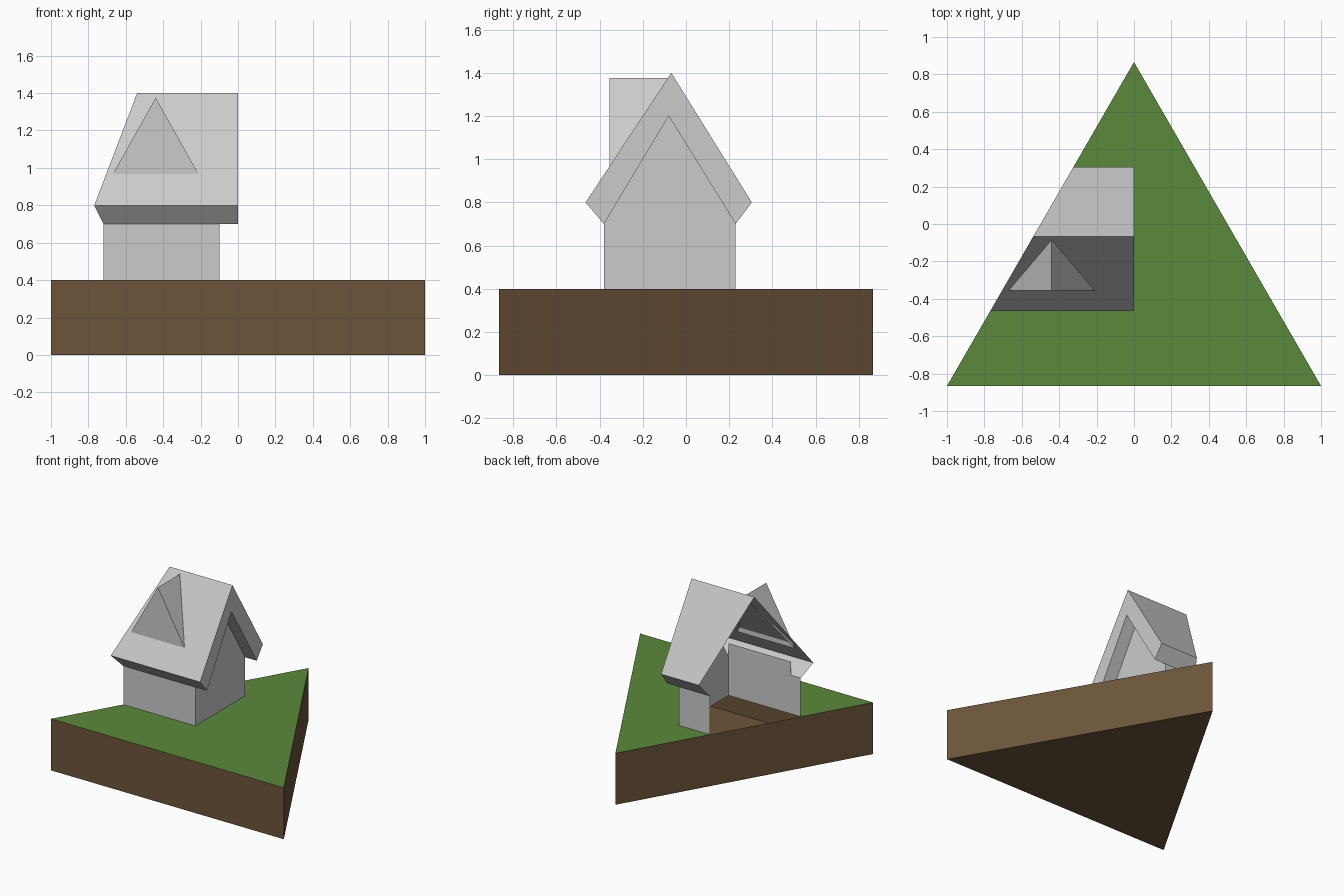
import bpy
import math

if "Cube" in bpy.data.objects:
    bpy.data.objects.remove(bpy.data.objects["Cube"])

H = math.sqrt(3) / 2      # half depth of the triangular tile
TOP = 0.4                 # ground level


def cut(y):
    """x of the tile's slanted left edge, where the house is cut open."""
    return -0.5 + y / (2 * H) / 1.0


def make(name, faces, color=None):
    """Mesh object from a list of faces, each a list of points; shared points merge."""
    index, polys = {}, []
    for face in faces:
        polys.append([index.setdefault(tuple(round(c, 4) for c in p), len(index))
                      if tuple(round(c, 4) for c in p) not in index
                      else index[tuple(round(c, 4) for c in p)] for p in face])
    mesh = bpy.data.meshes.new(name)
    mesh.from_pydata(list(index), [], polys)
    mesh.update()
    obj = bpy.data.objects.new(name, mesh)
    bpy.context.collection.objects.link(obj)
    if color:
        mat = bpy.data.materials.new(name)
        mat.diffuse_color = (*color, 1)
        mat.use_nodes = True
        mat.node_tree.nodes["Principled BSDF"].inputs["Base Color"].default_value = mat.diffuse_color
        mesh.materials.append(mat)
    return obj


def sweep(profile, x1, start=cut):
    """Quads along x from the start line to x1, one per (y, z) profile segment."""
    return [[(start(a[0]), *a), (x1, *a), (x1, *b), (start(b[0]), *b)]
            for a, b in zip(profile, profile[1:])]


# Earth block: hollow, with bottom and three sides
tri = [(-1, -H), (1, -H), (0, H)]
earth = [[(x, y, 0) for x, y in reversed(tri)]]
for (ax, ay), (bx, by) in zip(tri, tri[1:] + tri[:1]):
    earth.append([(ax, ay, 0), (bx, by, 0), (bx, by, TOP), (ax, ay, TOP)])
make("earth_block", earth, (0.15, 0.09, 0.042))

# Grass top, with a notch where the house stands
YF, YB, XW = -0.38, 0.23, -0.10
outline = tri + [(cut(YB), YB), (XW, YB), (XW, YF), (cut(YF), YF)]
make("grass_top", [[(x, y, TOP) for x, y in outline]], (0.105, 0.255, 0.045))

# House walls: front, back and right gable, open at the cut
EAVE = 0.70
gable = [(YF, TOP), (YB, TOP), (YB, EAVE), (-0.08, 1.20), (YF, EAVE)]
walls = sweep([(YF, TOP), (YF, EAVE)], XW) + sweep([(YB, EAVE), (YB, TOP)], XW)
walls += sweep([(YF, EAVE), (YF, 0.805)], XW, lambda y: -0.634)
walls.append([(XW, y, z) for y, z in gable])
make("walls", walls)

# Roof: outer shell, underside of the gable overhang, and end face
outer = [(YF, EAVE), (-0.465, 0.80), (-0.068, 1.40), (0.305, 0.80), (YB, EAVE)]
inner = [(YB, EAVE), (-0.08, 1.20), (YF, EAVE)]
roof = sweep(outer, 0) + sweep(inner, 0, lambda y: XW)
front_end = [outer[0], inner[1], outer[2], outer[1]]
back_end = [inner[1], outer[4], outer[3], outer[2]]
roof += [[(0, y, z) for y, z in end] for end in (front_end, back_end)]
make("roof", roof)

# Dormer: front triangle and two sloping sides, sunk slightly into the roof
left, right = (-0.69, -0.355, 0.93), (-0.19, -0.355, 0.93)
tip, back = (-0.44, -0.355, 1.375), (-0.44, -0.08, 1.375)
make("dormer", [[left, right, tip], [left, tip, back], [right, back, tip]])
